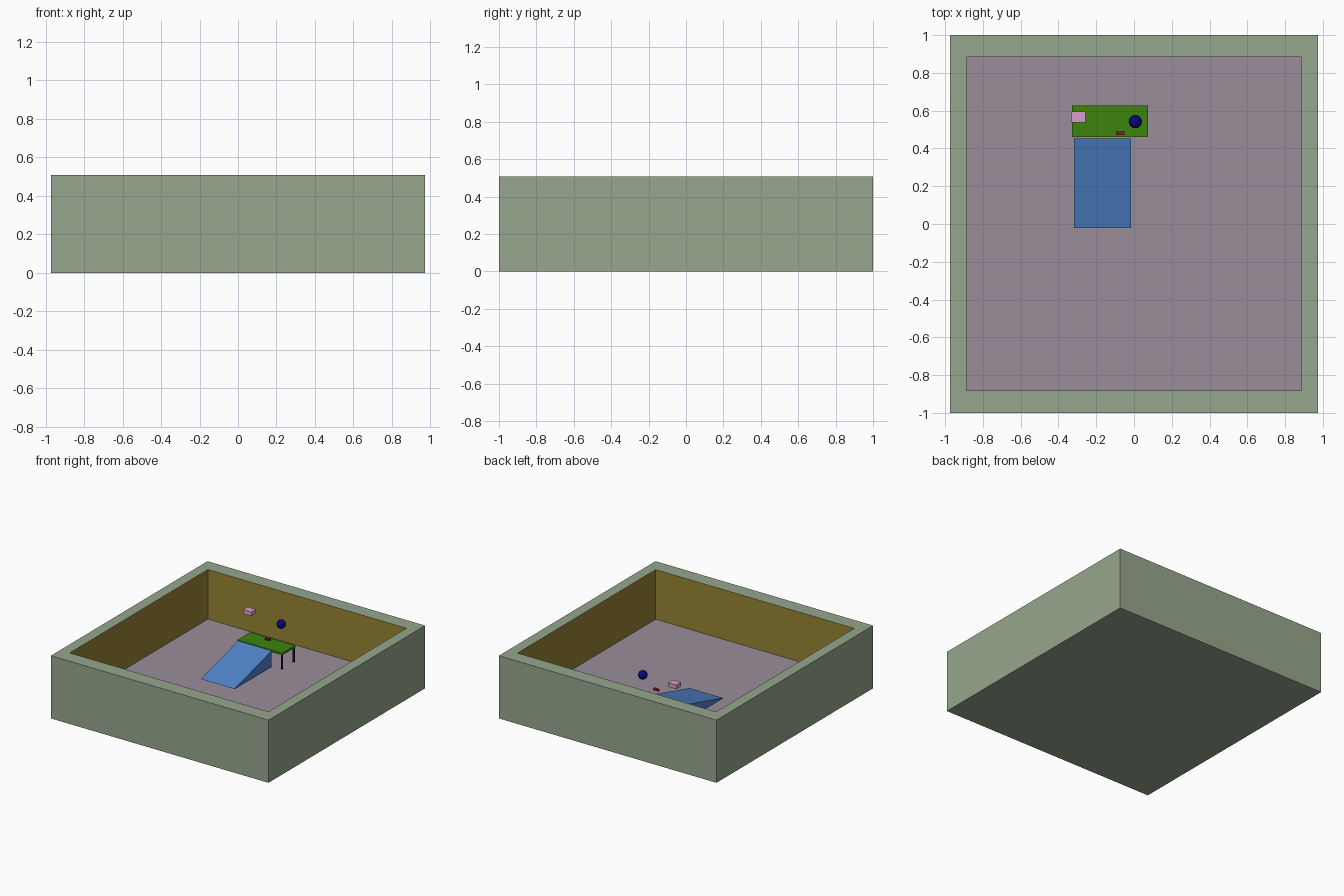
import bpy, bmesh

if "Cube" in bpy.data.objects:
    bpy.data.objects.remove(bpy.data.objects["Cube"])


def material(name, r, g, b):
    """Material from display (sRGB 0-255) colour."""
    m = bpy.data.materials.new(name)
    m.diffuse_color = tuple((c / 255) ** 2.2 for c in (r, g, b)) + (1.0,)
    m.use_nodes = True
    m.node_tree.nodes["Principled BSDF"].inputs["Base Color"].default_value = m.diffuse_color
    return m


def finish(bm, name, *mats):
    bmesh.ops.recalc_face_normals(bm, faces=bm.faces[:])
    mesh = bpy.data.meshes.new(name)
    bm.to_mesh(mesh)
    bm.free()
    ob = bpy.data.objects.new(name, mesh)
    bpy.context.collection.objects.link(ob)
    for m in mats:
        mesh.materials.append(m)
    return ob


def box_bmesh(lo, hi):
    bm = bmesh.new()
    bmesh.ops.create_cube(bm, size=1)
    for v in bm.verts:
        v.co = [(a + b) / 2 + c * (b - a) for a, b, c in zip(lo, hi, v.co)]
    return bm


def box(name, lo, hi, mat):
    return finish(box_bmesh(lo, hi), name, mat)


stone = material("stone", 148, 165, 140)
ochre = material("ochre", 150, 131, 55)
mauve = material("mauve", 152, 140, 152)
blue = material("blue", 80, 130, 200)
green = material("green", 62, 130, 20)
dark = material("dark", 40, 40, 42)
navy = material("navy", 16, 16, 120)
pink = material("pink", 215, 155, 200)
crimson = material("crimson", 135, 25, 60)

FLOOR, BASE, DECK = 0.106, 0.12, 0.249

# Open room: box with its top inset and sunk to the floor level
bm = box_bmesh((-0.973, -1, 0), (0.973, 1, 0.507))
top = max(bm.faces, key=lambda f: f.calc_center_median().z)
bmesh.ops.inset_region(bm, faces=[top], thickness=0.08)
for v in top.verts:
    v.co.x = 0.888 if v.co.x > 0 else -0.888
    v.co.y = 0.884 if v.co.y > 0 else -0.881
floor = bmesh.ops.extrude_discrete_faces(bm, faces=[top])["faces"][0]
for v in floor.verts:
    v.co.z = FLOOR
floor.material_index = 2
for e in floor.edges:
    for f in e.link_faces:
        if f != floor:
            f.material_index = 1
finish(bm, "room", stone, ochre, mauve)

# Wedge ramp: triangular profile swept across x
bm = bmesh.new()
profile = [(-0.022, BASE), (0.452, BASE), (0.452, 0.248)]
side = bm.faces.new([bm.verts.new((-0.317, y, z)) for y, z in profile])
swept = bmesh.ops.extrude_face_region(bm, geom=[side])["geom"]
bmesh.ops.translate(bm, vec=(0.301, 0, 0),
                    verts=[g for g in swept if isinstance(g, bmesh.types.BMVert)])
finish(bm, "ramp", blue)

# Table with four thin legs
box("table_top", (-0.328, 0.46, DECK - 0.016), (0.074, 0.627, DECK), green)
for i, x in enumerate((-0.320, 0.066)):
    for j, y in enumerate((0.468, 0.619)):
        box(f"table_leg_{i}{j}", (x - 0.006, y - 0.006, BASE - 0.003),
            (x + 0.006, y + 0.006, DECK - 0.016), dark)

# Floating items above the table
box("pink_block", (-0.331, 0.537, 0.430), (-0.257, 0.595, 0.464), pink)
box("small_chip", (-0.095, 0.471, 0.308), (-0.050, 0.491, 0.322), crimson)

bm = bmesh.new()
bmesh.ops.create_uvsphere(bm, u_segments=32, v_segments=16, radius=0.035)
for f in bm.faces:
    f.smooth = True
bmesh.ops.translate(bm, verts=bm.verts[:], vec=(0.007, 0.542, 0.436))
finish(bm, "ball", navy)
